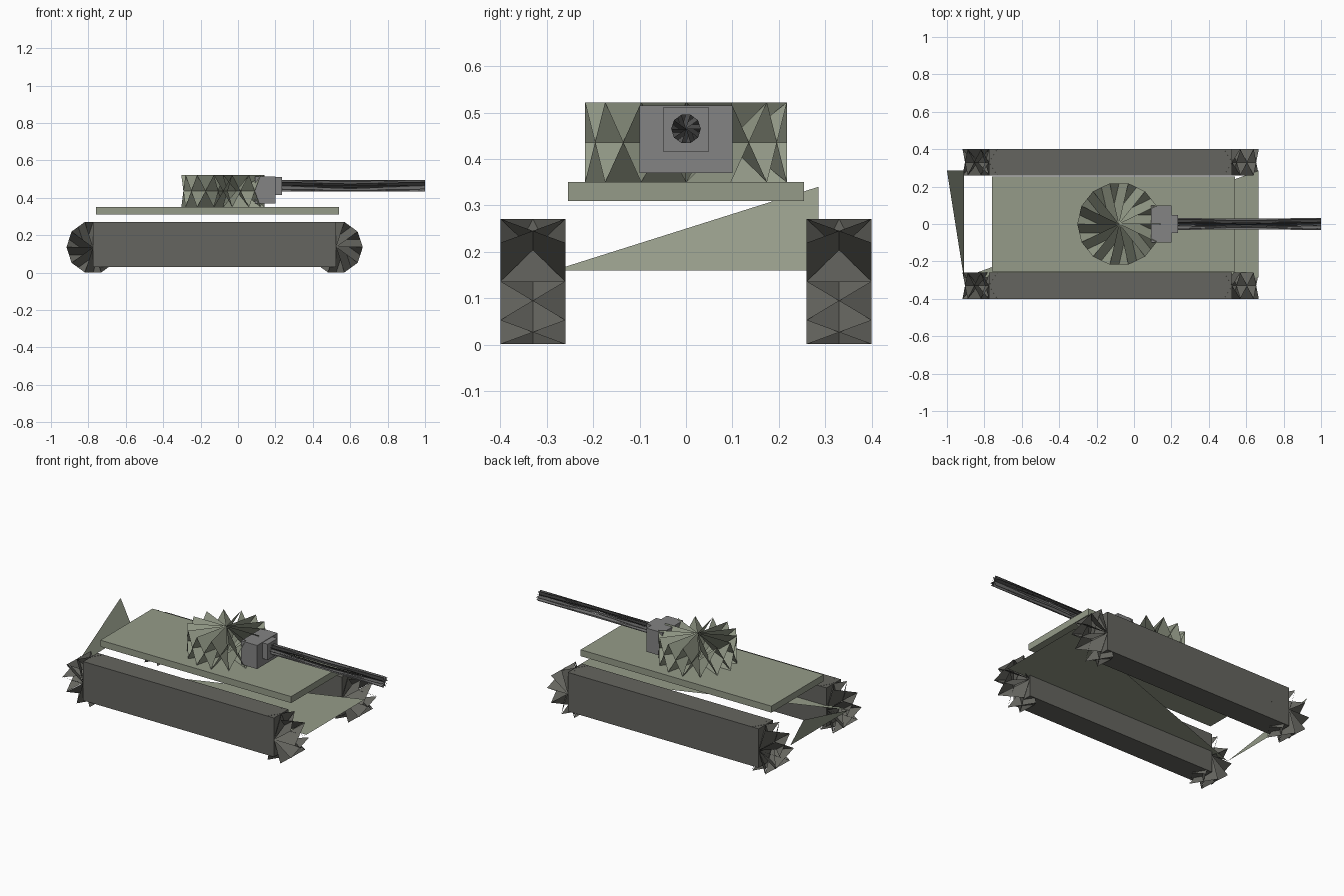
import bpy
from math import sin, cos, pi
from mathutils import Vector

if "Cube" in bpy.data.objects:
    bpy.data.objects.remove(bpy.data.objects["Cube"])


def material(name, rgb):
    m = bpy.data.materials.new(name)
    m.diffuse_color = (*rgb, 1)
    m.use_nodes = True
    m.node_tree.nodes["Principled BSDF"].inputs["Base Color"].default_value = m.diffuse_color
    return m


GREEN = material("hull_green", (0.30, 0.33, 0.25))
DARK = material("track_dark", (0.13, 0.13, 0.115))
GREY = material("metal_grey", (0.23, 0.23, 0.23))
STEEL = material("barrel_steel", (0.14, 0.14, 0.14))


def make(name, verts, faces, mat):
    me = bpy.data.meshes.new(name)
    me.from_pydata(verts, [], faces)
    me.materials.append(mat)
    ob = bpy.data.objects.new(name, me)
    bpy.context.collection.objects.link(ob)
    return ob


def box(name, x, y, z, mat):
    v = [(a, b, c) for a in x for b in y for c in z]
    f = [(0, 1, 3, 2), (4, 6, 7, 5), (0, 4, 5, 1),
         (2, 3, 7, 6), (0, 2, 6, 4), (1, 5, 7, 3)]
    return make(name, v, f, mat)


def pleated_drum(name, start, end, radius, n, u, w, mat):
    """Drum whose end fans are pleated from one rim down to the other."""
    start, end, u, w = map(Vector, (start, end, u, w))
    ring = [radius * (cos(2 * pi * i / n) * u + sin(2 * pi * i / n) * w)
            for i in range(n)]
    v = [start + r for r in ring] + [end + r for r in ring] + [start, end]
    f = []
    for i in range(n):
        j = (i + 1) % n
        f.append((2 * n + 1, n + i, j))      # end fan blade
        f.append((2 * n, n + j, i))          # start fan blade
    return make(name, v, f, mat)


# Tracks with pleated end wheels
for side, s in (("left", 1), ("right", -1)):
    y = sorted((0.26 * s, 0.40 * s))
    box(side + "_track", (-0.775, 0.525), y, (0.03, 0.27), DARK)
    for end, x in (("rear", -0.775), ("front", 0.525)):
        pleated_drum(f"{side}_{end}_wheel", (x, y[0], 0.136), (x, y[1], 0.136),
                     0.142, 10, (1, 0, 0), (0, 0, 1), DARK)

# Hull deck plate
box("hull_deck", (-0.76, 0.54), (-0.254, 0.254), (0.31, 0.35), GREEN)

# Open hull sheets: belly triangle and raised rear triangle
a = (-0.91, -0.285, 0.16)
make("hull_belly", [a, (0.665, -0.285, 0.16), (0.665, 0.285, 0.16)],
     [(0, 2, 1)], GREEN)
make("hull_rear_plate", [a, (-0.91, 0.285, 0.16), (-1.0, 0.285, 0.34)],
     [(0, 2, 1)], GREEN)

# Turret
pleated_drum("turret", (-0.08, 0, 0.35), (-0.08, 0, 0.522), 0.223, 14,
             (1, 0, 0), (0, 1, 0), GREEN)

# Gun mount and barrel
box("gun_mantlet", (0.09, 0.20), (-0.10, 0.10), (0.37, 0.515), GREY)
box("gun_collar", (0.18, 0.236), (-0.048, 0.048), (0.415, 0.512), GREY)
pleated_drum("gun_barrel", (0.20, 0, 0.465), (1.0, 0, 0.465), 0.032, 10,
             (0, 1, 0), (0, 0, 1), STEEL)
